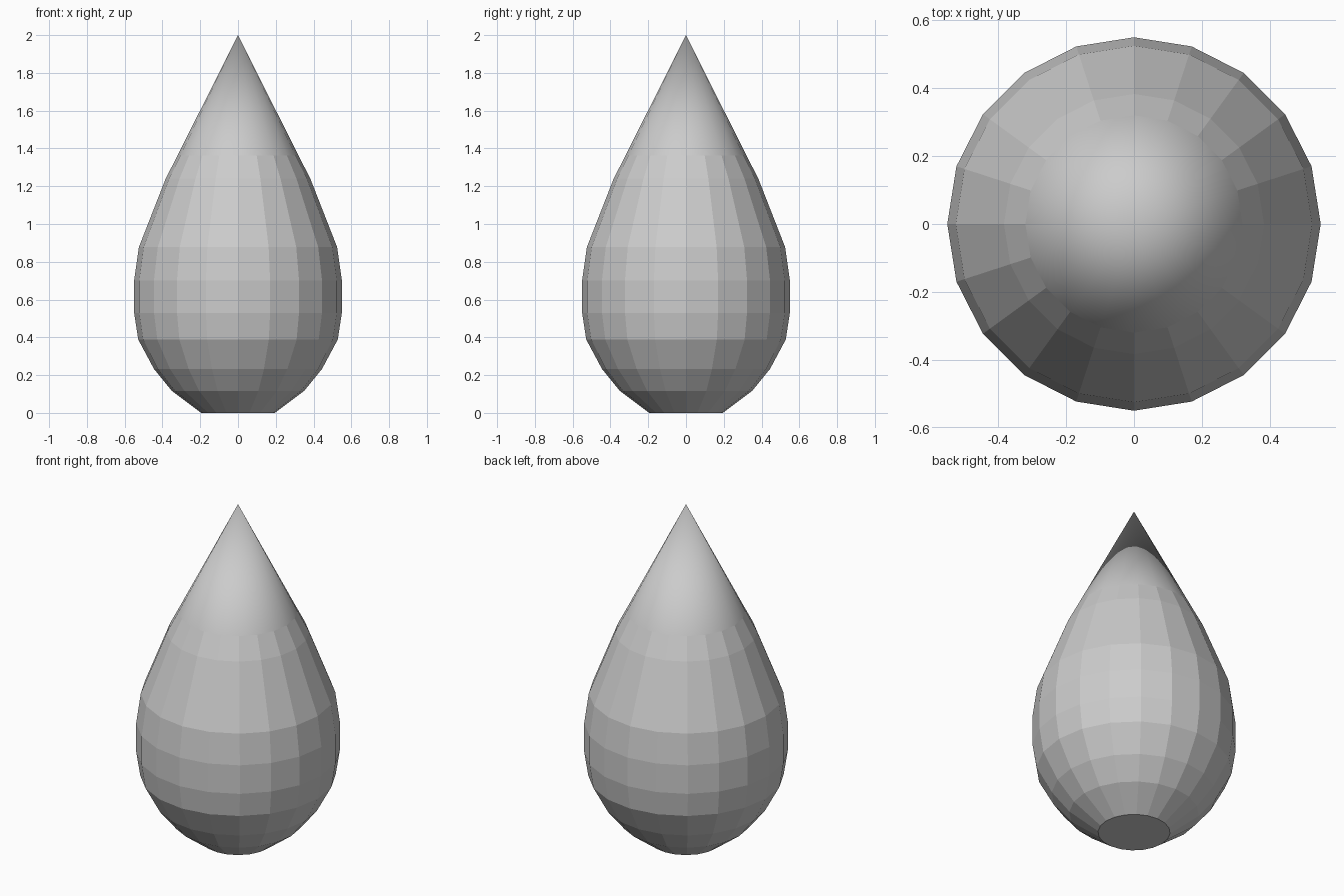
import bpy, bmesh
from math import sin, cos, pi

if "Cube" in bpy.data.objects:
    bpy.data.objects.remove(bpy.data.objects["Cube"])

SIDES = 20
# (radius, height) profile from the flat base up to the cone seam
PROFILE = [(0.195, 0), (0.35, 0.116), (0.445, 0.233), (0.528, 0.388), (0.55, 0.53),
           (0.55, 0.70), (0.525, 0.877), (0.383, 1.24), (0.32, 1.363)]

bm = bmesh.new()
rings = [[bm.verts.new((r * cos(2 * pi * i / SIDES), r * sin(2 * pi * i / SIDES), z))
          for i in range(SIDES)] for r, z in PROFILE]

# flat base
bm.faces.new(rings[0][::-1])

# faceted body
for low, high in zip(rings, rings[1:]):
    for i in range(SIDES):
        j = (i + 1) % SIDES
        bm.faces.new((low[i], low[j], high[j], high[i]))

# smooth pointed tip
apex = bm.verts.new((0, 0, 2))
for i in range(SIDES):
    face = bm.faces.new((rings[-1][i], rings[-1][(i + 1) % SIDES], apex))
    face.smooth = True

mesh = bpy.data.meshes.new("teardrop")
bm.to_mesh(mesh)
bm.free()
bpy.context.collection.objects.link(bpy.data.objects.new("teardrop", mesh))
